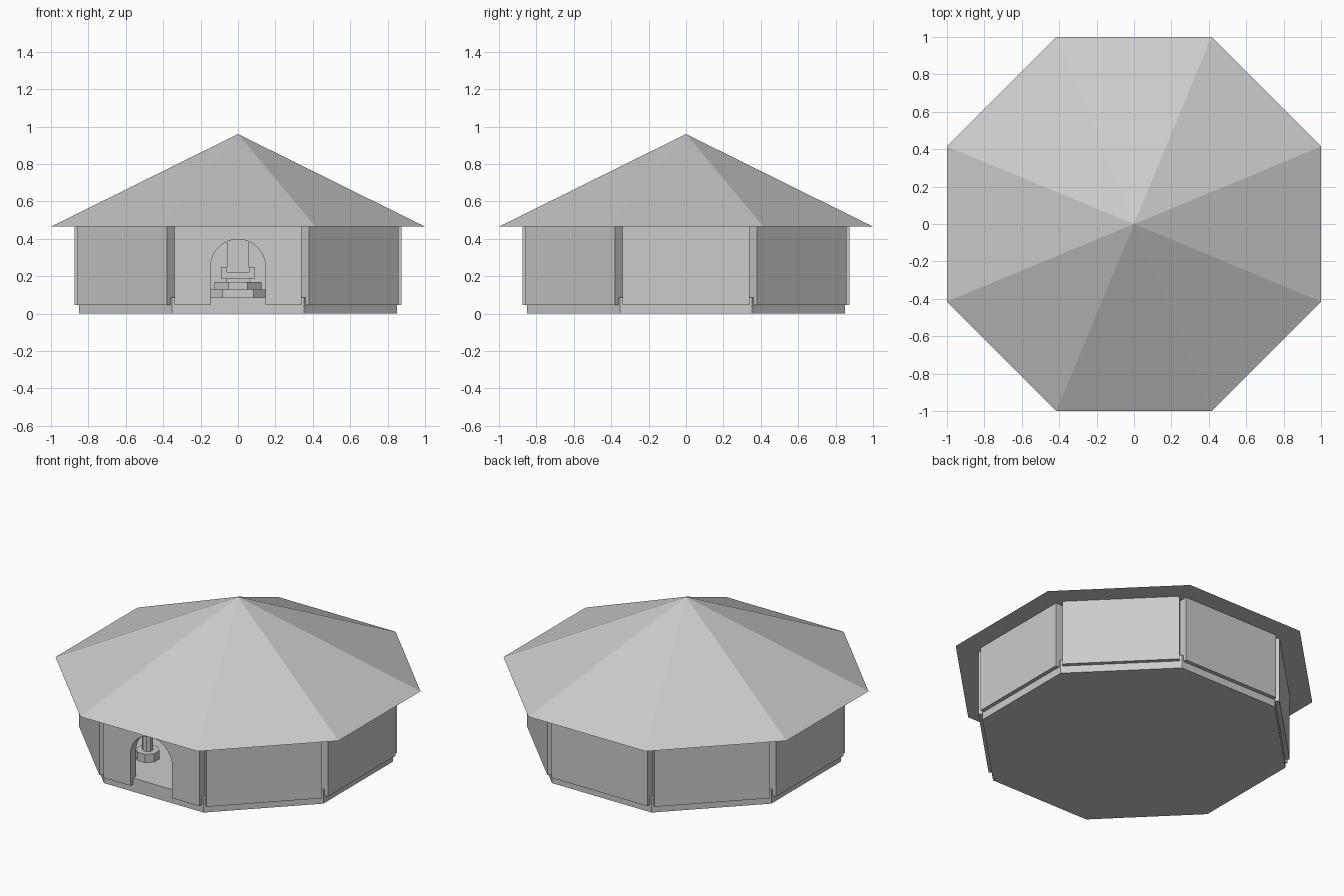
import bpy, bmesh, math
from mathutils import Matrix, Vector

cube = bpy.data.objects.get("Cube")
if cube:
    bpy.data.objects.remove(cube)

stone = bpy.data.materials.new("pale_grey")
stone.use_nodes = True
stone.diffuse_color = (0.6, 0.6, 0.6, 1)
stone.node_tree.nodes["Principled BSDF"].inputs["Base Color"].default_value = (0.6, 0.6, 0.6, 1)

EIGHTH = math.pi / 4


def finish(name, bm):
    bmesh.ops.recalc_face_normals(bm, faces=bm.faces[:])
    mesh = bpy.data.meshes.new(name)
    bm.to_mesh(mesh)
    bm.free()
    mesh.materials.append(stone)
    obj = bpy.data.objects.new(name, mesh)
    bpy.context.collection.objects.link(obj)
    return obj


def extrude(name, outline, offset, matrix=Matrix()):
    """Solid made by sweeping a flat outline along an offset."""
    bm = bmesh.new()
    face = bm.faces.new([bm.verts.new(p) for p in outline])
    new = bmesh.ops.extrude_face_region(bm, geom=[face])["geom"]
    bmesh.ops.translate(bm, vec=offset, verts=[v for v in new if isinstance(v, bmesh.types.BMVert)])
    bm.transform(matrix)
    return finish(name, bm)


def octagon(apothem, z, x=0, y=0):
    r = apothem / math.cos(EIGHTH / 2)
    return [(x + r * math.cos((i + 0.5) * EIGHTH), y + r * math.sin((i + 0.5) * EIGHTH), z)
            for i in range(8)]


def slab(name, apothem, z0, z1, x=0, y=0):
    return extrude(name, octagon(apothem, z0, x, y), Vector((0, 0, z1 - z0)))


def box(name, x0, x1, y0, y1, z0, z1):
    outline = [(x0, y0, z0), (x1, y0, z0), (x1, y1, z0), (x0, y1, z0)]
    return extrude(name, outline, Vector((0, 0, z1 - z0)))


# Floor base, showing a little in the gaps between the walls
FLOOR, EAVE, WALL_FOOT = 0.087, 0.465, 0.047
slab("floor_base", 0.85, 0, FLOOR)

# Roof: eight-sided pyramid with a flat underside
bm = bmesh.new()
rim = [bm.verts.new(p) for p in octagon(1, EAVE)]
apex = bm.verts.new((0, 0, 0.96))
bm.faces.new(rim)
for i in range(8):
    bm.faces.new((rim[i], rim[(i + 1) % 8], apex))
finish("roof", bm)

# Eight wall panels that meet at their inner edges; the front has an arched doorway
INNER, OUTER = 0.82, 0.875
half = INNER * math.tan(EIGHTH / 2)
door_half, spring = 0.147, 0.25
arch = [(door_half * math.cos(a), -INNER, spring + door_half * math.sin(a))
        for a in (math.pi * i / 24 for i in range(25))]
doorway = [(door_half, -INNER, WALL_FOOT)] + arch + [(-door_half, -INNER, WALL_FOOT)]
top = [(-half, -INNER, EAVE), (half, -INNER, EAVE)]
feet = [(half, -INNER, WALL_FOOT), (-half, -INNER, WALL_FOOT)]
for i in range(8):
    opening = doorway if i == 0 else []
    outline = top + feet[:1] + opening + feet[1:]
    extrude("front_wall" if i == 0 else f"wall_{i}", outline,
            Vector((0, INNER - OUTER, 0)), Matrix.Rotation(i * EIGHTH, 4, "Z"))

# Inner ring of columns on plinths
for i in range(8):
    a = (i + 0.5) * EIGHTH
    x, y = 0.62 * math.cos(a), 0.62 * math.sin(a)
    slab(f"column_plinth_{i}", 0.065, FLOOR, 0.14, x, y)
    slab(f"column_{i}", 0.03, 0.14, EAVE, x, y)

# Stepped dais with a high-backed seat in the middle
slab("lower_step", 0.2, FLOOR, 0.128)
slab("upper_step", 0.125, 0.128, 0.17)
box("seat_foot", -0.065, 0.065, -0.06, 0.08, 0.17, 0.187)
box("seat", -0.09, 0.09, -0.08, 0.09, 0.187, 0.22)
box("seat_back", -0.06, 0.06, 0.05, 0.09, 0.22, 0.44)
for side, x in (("right", -0.09), ("left", 0.06)):
    box(f"{side}_arm", x, x + 0.03, -0.08, 0.09, 0.22, 0.25)
